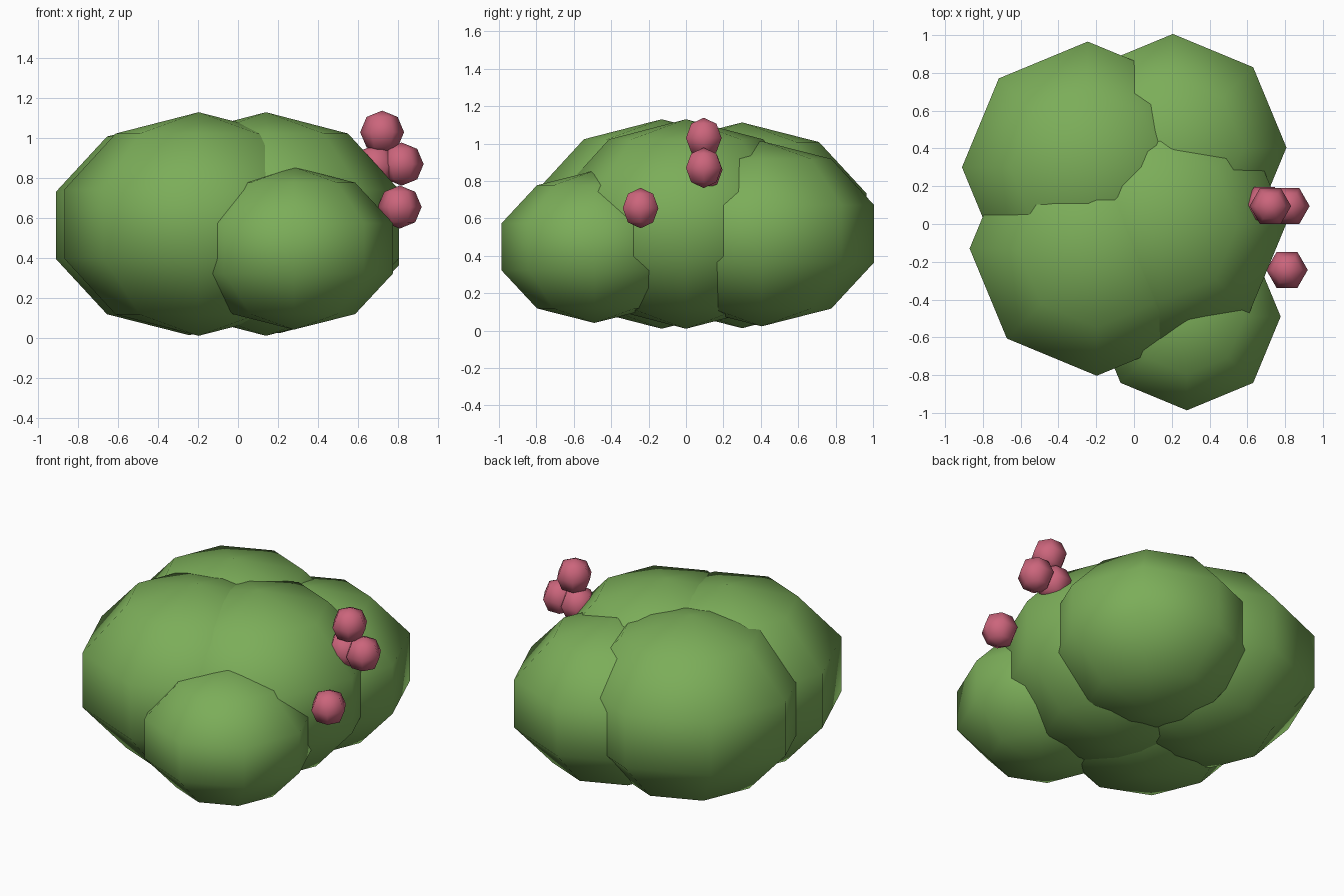
import bpy, bmesh, math
from mathutils import Matrix

if "Cube" in bpy.data.objects:
    bpy.data.objects.remove(bpy.data.objects["Cube"])


def material(name, colour):
    m = bpy.data.materials.new(name)
    m.diffuse_color = (*colour, 1)
    m.use_nodes = True
    m.node_tree.nodes["Principled BSDF"].inputs["Base Color"].default_value = m.diffuse_color
    return m


def ball(name, centre, radius, height, segments, rings, mat):
    bm = bmesh.new()
    bmesh.ops.create_uvsphere(bm, u_segments=segments, v_segments=rings, radius=1)
    # a corner of every ring points along x
    bm.transform(Matrix.Diagonal((radius, radius, height, 1)) @ Matrix.Rotation(math.pi / 2, 4, 'Z'))
    for f in bm.faces:
        f.smooth = True
    mesh = bpy.data.meshes.new(name)
    bm.to_mesh(mesh)
    bm.free()
    mesh.materials.append(mat)
    ob = bpy.data.objects.new(name, mesh)
    ob.location = centre
    bpy.context.collection.objects.link(ob)
    return ob


leaf = material("leaf_green", (0.2, 0.42, 0.1))
red = material("berry_red", (0.6, 0.13, 0.2))

# Foliage clumps: centre, radius, half height
clumps = {
    "centre_clump": ((0.14, 0.0, 0.57), 0.70, 0.56),
    "left_clump": ((-0.197, -0.13, 0.57), 0.708, 0.56),
    "back_left_clump": ((-0.245, 0.30, 0.563), 0.70, 0.55),
    "back_right_clump": ((0.206, 0.405, 0.518), 0.632, 0.495),
    "front_clump": ((0.28, -0.49, 0.448), 0.522, 0.407),
}
for name, (centre, radius, height) in clumps.items():
    ball(name, centre, radius, height, 8, 5, leaf)

# Berries on the right side
for i, centre in enumerate([(0.722, 0.095, 1.03), (0.82, 0.095, 0.87),
                            (0.81, -0.243, 0.655), (0.69, 0.10, 0.86)], 1):
    ball(f"berry_{i}", centre, 0.11, 0.108, 6, 4, red)
